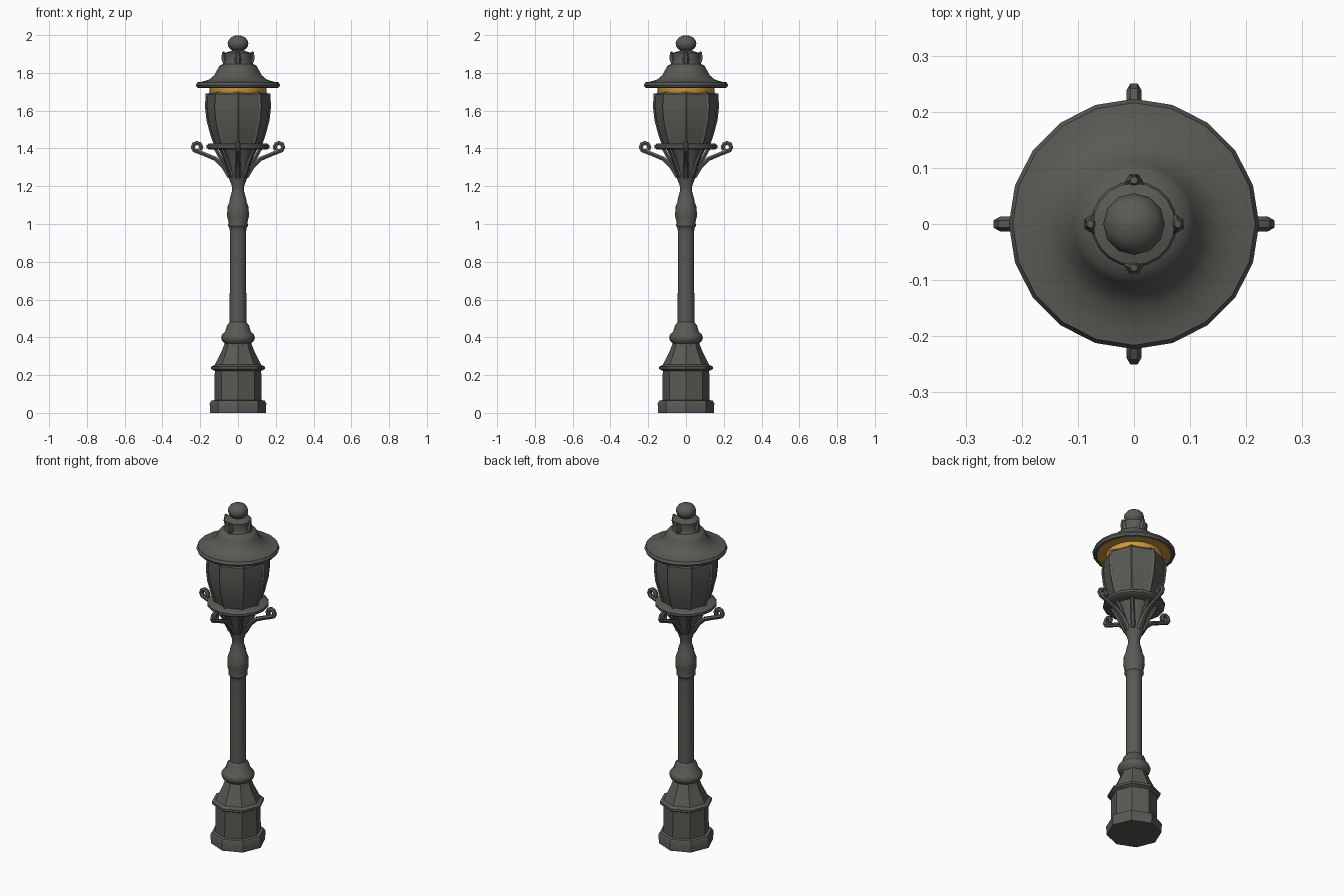
import bpy, bmesh, math
from mathutils import Vector

if "Cube" in bpy.data.objects:
    bpy.data.objects.remove(bpy.data.objects["Cube"])


def material(name, rgb):
    m = bpy.data.materials.new(name)
    m.diffuse_color = (*rgb, 1)
    m.use_nodes = True
    m.node_tree.nodes["Principled BSDF"].inputs["Base Color"].default_value = m.diffuse_color
    return m


IRON = material("dark iron", (0.10, 0.10, 0.09))
AMBER = material("amber glow", (0.62, 0.32, 0.05))


def finish(bm, name, mat, angle=40):
    bmesh.ops.recalc_face_normals(bm, faces=bm.faces)
    me = bpy.data.meshes.new(name)
    bm.to_mesh(me)
    bm.free()
    ob = bpy.data.objects.new(name, me)
    bpy.context.collection.objects.link(ob)
    me.materials.append(mat)
    bpy.ops.object.select_all(action='DESELECT')
    bpy.context.view_layer.objects.active = ob
    ob.select_set(True)
    bpy.ops.object.shade_smooth_by_angle(angle=math.radians(angle))
    return ob


def lathe(name, profile, sides, mat=IRON, turn=0.0, angle=40, closed=False):
    """Spin (radius, height) points; ends capped unless the profile is closed."""
    bm = bmesh.new()
    rings = []
    for r, z in profile:
        rings.append([bm.verts.new((r * math.cos(turn + i * math.tau / sides),
                                    r * math.sin(turn + i * math.tau / sides), z))
                      for i in range(sides)])
    pairs = list(zip(rings, rings[1:]))
    if closed:
        pairs.append((rings[-1], rings[0]))
    for a, b in pairs:
        for i in range(sides):
            j = (i + 1) % sides
            bm.faces.new((a[i], a[j], b[j], b[i]))
    if not closed:
        bm.faces.new(rings[0])
        bm.faces.new(rings[-1])
    return finish(bm, name, mat, angle)


def tube(bm, path, radii, turn, sides=6):
    """Tapered tube along (radius, height) points, in the plane at angle turn."""
    out = Vector((math.cos(turn), math.sin(turn), 0))
    side = Vector((-out.y, out.x, 0))
    up = Vector((0, 0, 1))
    pts = [out * r + up * z for r, z in path]
    rings = []
    for k, p in enumerate(pts):
        t = (pts[min(k + 1, len(pts) - 1)] - pts[max(k - 1, 0)]).normalized()
        n = t.cross(side)
        rings.append([bm.verts.new(p + radii[k] * (side * math.cos(i * math.tau / sides)
                                                   + n * math.sin(i * math.tau / sides)))
                      for i in range(sides)])
    for a, b in zip(rings, rings[1:]):
        for i in range(sides):
            j = (i + 1) % sides
            bm.faces.new((a[i], a[j], b[j], b[i]))
    bm.faces.new(rings[0])
    bm.faces.new(rings[-1])


# octagonal plinth with moulding and sloped shoulder
lathe("plinth", [(0.147, 0), (0.150, 0.05), (0.142, 0.065), (0.124, 0.068), (0.123, 0.222),
                 (0.142, 0.232), (0.142, 0.245), (0.122, 0.255), (0.085, 0.33),
                 (0.068, 0.375)], 8, angle=30)

# ring, round shaft and collar
lathe("shaft", [(0.066, 0.365), (0.084, 0.38), (0.090, 0.40), (0.082, 0.418), (0.068, 0.43),
                (0.058, 0.465), (0.044, 0.48), (0.043, 0.96), (0.045, 0.98), (0.053, 0.99),
                (0.050, 1.01), (0.058, 1.04), (0.056, 1.09), (0.046, 1.115), (0.042, 1.14),
                (0.033, 1.17), (0.033, 1.20), (0.050, 1.25), (0.065, 1.30), (0.080, 1.35),
                (0.105, 1.40)], 16)

# gallery ring below the lantern
lathe("gallery_ring", [(0.09, 1.395), (0.155, 1.395), (0.166, 1.403), (0.166, 1.417),
                       (0.155, 1.425), (0.09, 1.425)], 16)

# eight-sided lantern with recessed panels
body = lathe("lantern", [(0.115, 1.41), (0.138, 1.475), (0.158, 1.55), (0.166, 1.62),
                         (0.163, 1.685), (0.150, 1.70)], 8, angle=25)

# ribs along the lantern corners
bm = bmesh.new()
for i in range(8):
    tube(bm, [(0.115, 1.41), (0.138, 1.475), (0.158, 1.55), (0.166, 1.62), (0.162, 1.69)],
         [0.009] * 5, i * math.tau / 8, 4)
finish(bm, "lantern_ribs", IRON)

# glowing band, seen between the lantern and the brim
lathe("glow_band", [(0.145, 1.69), (0.150, 1.70), (0.150, 1.728)], 20, AMBER)
lathe("glow_underside", [(0.14, 1.722), (0.20, 1.722), (0.20, 1.730), (0.14, 1.730)],
      20, AMBER, closed=True)

# hat-shaped roof with rolled brim
lathe("roof", [(0.14, 1.728), (0.198, 1.728), (0.203, 1.720), (0.216, 1.722), (0.223, 1.735),
               (0.216, 1.750), (0.19, 1.753), (0.152, 1.765), (0.125, 1.788), (0.108, 1.82),
               (0.098, 1.838), (0.076, 1.848), (0.068, 1.865), (0.073, 1.905),
               (0.050, 1.912), (0.032, 1.918), (0.03, 1.93)], 20)

# four crown points around the finial
bm = bmesh.new()
for i in range(4):
    tube(bm, [(0.062, 1.845), (0.074, 1.88), (0.078, 1.912)], [0.018, 0.017, 0.007],
         i * math.tau / 4)
finish(bm, "crown_points", IRON)

# ball finial
ball = [(0.055 * math.sin(a), 1.955 - 0.044 * math.cos(a))
        for a in [0.15 + k * (math.pi - 0.2) / 8 for k in range(9)]]
lathe("finial_ball", ball, 12)

# four scroll brackets with curled ends
bm = bmesh.new()
curl = [(0.217 + 0.022 * math.cos(a), 1.407 + 0.022 * math.sin(a))
        for a in [-1.6 + k * 0.78 for k in range(8)]]
path = [(0.04, 1.25), (0.075, 1.305), (0.12, 1.345), (0.175, 1.368)] + curl
for i in range(4):
    tube(bm, path, [0.018, 0.016, 0.013, 0.012] + [0.013] * 8, i * math.tau / 4)
finish(bm, "scroll_brackets", IRON)

# straight ribs tying the neck to the gallery ring
bm = bmesh.new()
for i in range(8):
    tube(bm, [(0.045, 1.25), (0.075, 1.32), (0.12, 1.40)], [0.012, 0.012, 0.01],
         i * math.tau / 8)
finish(bm, "neck_ribs", IRON)
